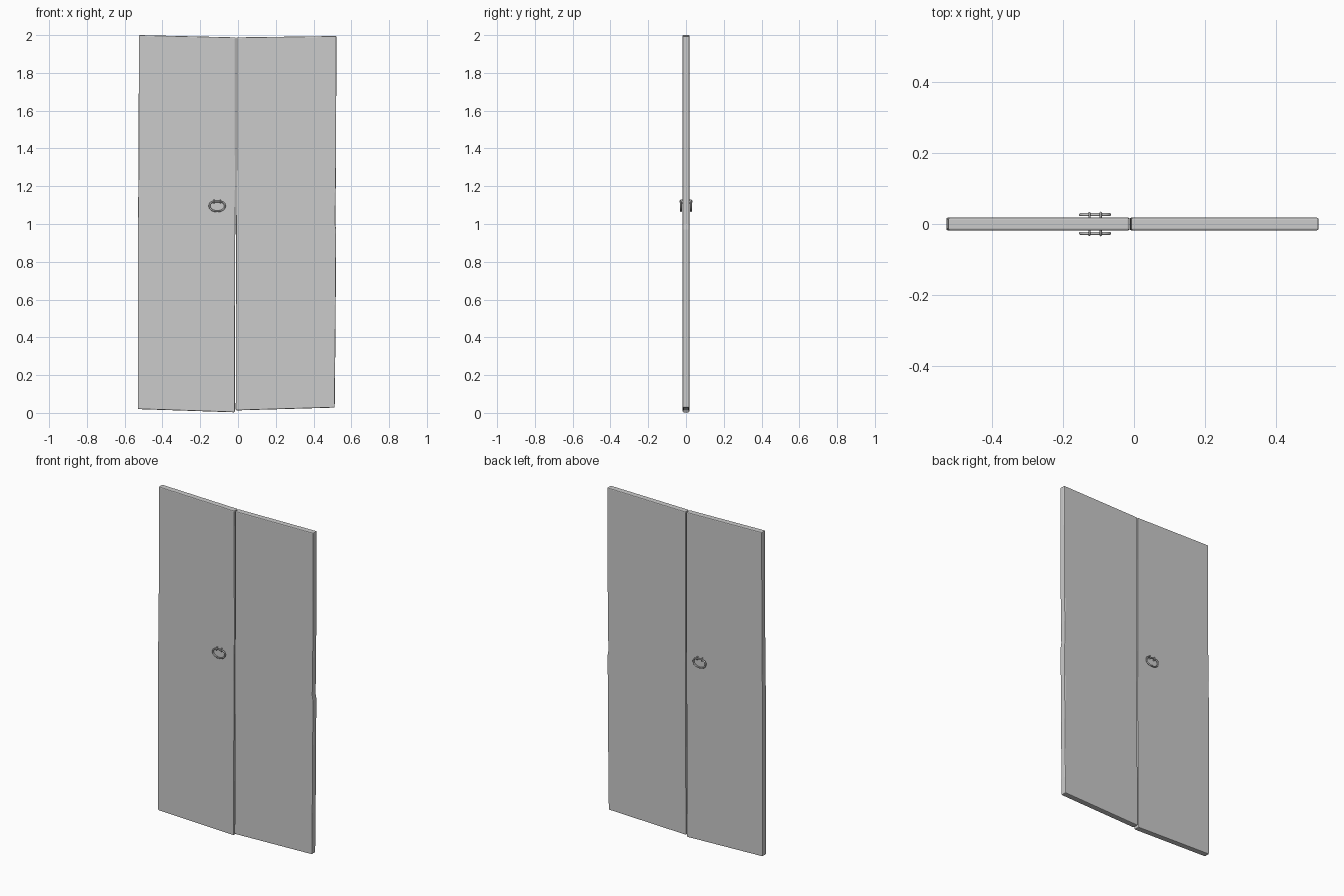
import bpy, bmesh, math
from mathutils import Vector

if "Cube" in bpy.data.objects:
    bpy.data.objects.remove(bpy.data.objects["Cube"])

HALF = 0.018  # half the door thickness


def plank(name, outline):
    """Extrude an uneven x-z outline through the door thickness and soften its edges."""
    bm = bmesh.new()
    front = [bm.verts.new((x, -HALF, z)) for x, z in outline]
    back = [bm.verts.new((x, HALF, z)) for x, z in outline]
    bm.faces.new(front)
    bm.faces.new(back[::-1])
    n = len(outline)
    for i in range(n):
        j = (i + 1) % n
        bm.faces.new((front[j], front[i], back[i], back[j]))
    bmesh.ops.recalc_face_normals(bm, faces=bm.faces)
    me = bpy.data.meshes.new(name)
    bm.to_mesh(me)
    bm.free()
    ob = bpy.data.objects.new(name, me)
    bpy.context.collection.objects.link(ob)
    bev = ob.modifiers.new("worn_edges", 'BEVEL')
    bev.width = 0.005
    bev.segments = 2
    bev.limit_method = 'ANGLE'
    return ob


def tube(name, points, radius, cyclic):
    """Round bar swept along a path."""
    cu = bpy.data.curves.new(name, 'CURVE')
    cu.dimensions = '3D'
    cu.bevel_depth = radius
    cu.bevel_resolution = 2
    cu.use_fill_caps = True
    sp = cu.splines.new('POLY')
    sp.points.add(len(points) - 1)
    for p, co in zip(sp.points, points):
        p.co = (*co, 1)
    sp.use_cyclic_u = cyclic
    sp.use_smooth = True
    ob = bpy.data.objects.new(name, cu)
    bpy.context.collection.objects.link(ob)
    return ob


# Two hand-cut planks with slightly uneven edges
plank("left_plank", [(-0.530, 0.020), (-0.017, 0.003), (-0.015, 0.90), (-0.012, 1.20),
                     (-0.013, 1.988), (-0.525, 2.000), (-0.526, 1.30), (-0.530, 1.00)])
plank("right_plank", [(-0.012, 0.013), (0.512, 0.028), (0.516, 0.40), (0.520, 0.97),
                      (0.515, 1.00), (0.519, 1.30), (0.521, 1.96), (0.521, 1.995),
                      (-0.008, 1.988), (-0.008, 1.30), (-0.010, 0.90)])

# Pull ring and its two staples, on both faces
CX, CZ = -0.11, 1.095
for side, label in ((-1, "front"), (1, "back")):
    ring = []
    for i in range(28):
        a = 2 * math.pi * i / 28
        c, s = math.cos(a), math.sin(a)
        if s > 0:  # flatter upper half
            x = math.copysign(abs(c) ** 0.75, c) * 0.041
            z = 0.024 * s ** 0.75
        else:
            x, z = 0.041 * c, 0.028 * s
        ring.append((CX + x, side * 0.0265, CZ + z))
    tube(label + "_pull_ring", ring, 0.0045, True)
    for k, dx in enumerate((-0.016, 0.016)):
        staple = [(CX + dx, side * y, z) for y, z in
                  ((0.015, 1.126), (0.026, 1.127), (0.032, 1.123),
                   (0.032, 1.115), (0.026, 1.111), (0.015, 1.112))]
        tube(f"{label}_staple_{k + 1}", staple, 0.003, False)
